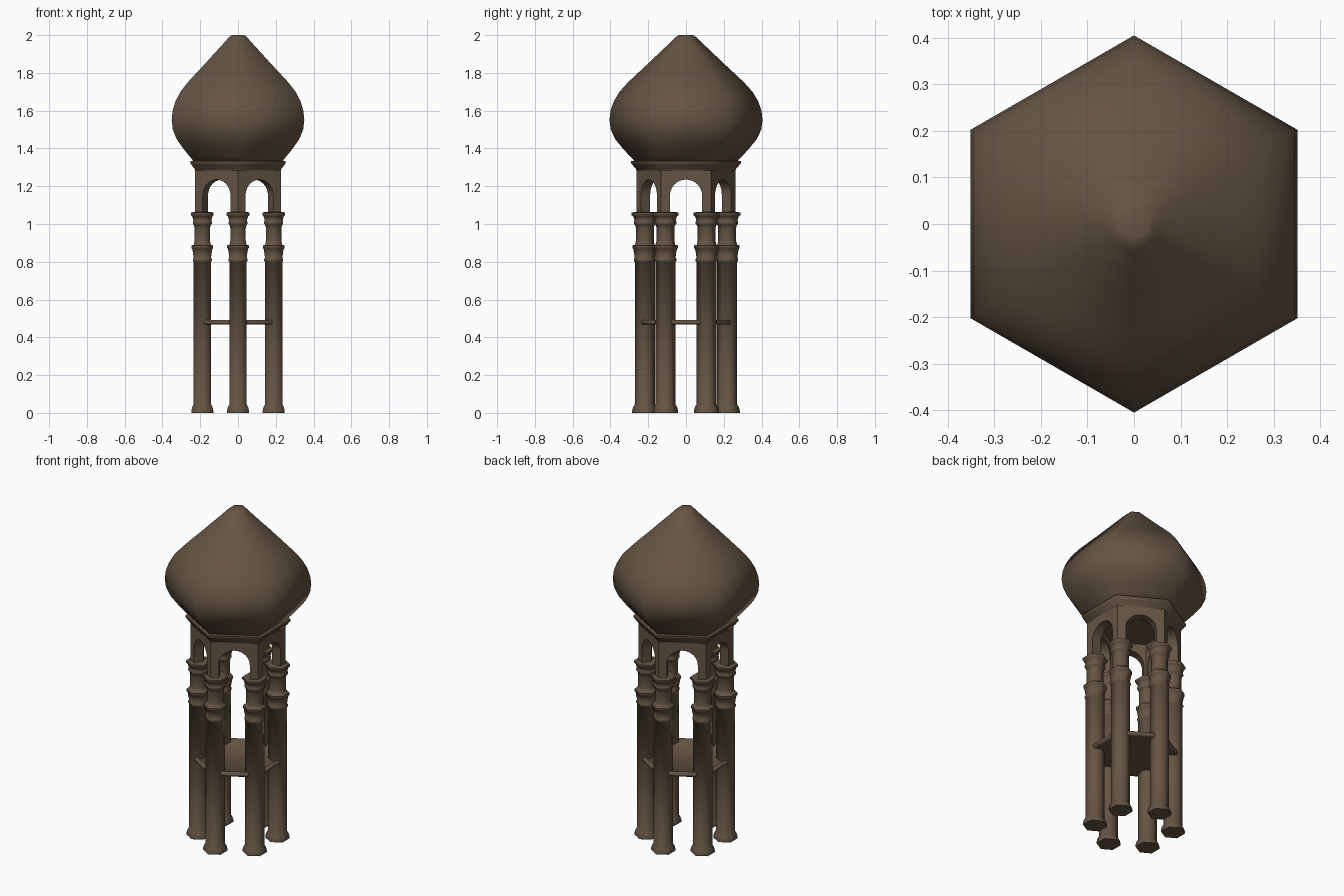
import bpy, bmesh, math
from mathutils import Vector

if "Cube" in bpy.data.objects:
    bpy.data.objects.remove(bpy.data.objects["Cube"])

C30 = math.cos(math.pi / 6)
T30 = math.tan(math.pi / 6)

stone = bpy.data.materials.new("weathered brown stone")
stone.diffuse_color = (0.13, 0.09, 0.057, 1)
stone.use_nodes = True
stone.node_tree.nodes["Principled BSDF"].inputs["Base Color"].default_value = stone.diffuse_color


def finish(name, bm, angle):
    bmesh.ops.recalc_face_normals(bm, faces=bm.faces)
    me = bpy.data.meshes.new(name)
    bm.to_mesh(me)
    bm.free()
    me.materials.append(stone)
    ob = bpy.data.objects.new(name, me)
    bpy.context.collection.objects.link(ob)
    bpy.ops.object.select_all(action='DESELECT')
    ob.select_set(True)
    bpy.context.view_layer.objects.active = ob
    bpy.ops.object.shade_smooth_by_angle(angle=math.radians(angle))
    return ob


def hex_loft(name, profile, centre=(0, 0), angle=65):
    """Hexagonal lathe; profile lists (z, half width across flats)."""
    bm = bmesh.new()
    rings = []
    for z, a in profile:
        r = a / C30
        rings.append([bm.verts.new((centre[0] + r * math.cos(math.radians(30 + 60 * i)),
                                    centre[1] + r * math.sin(math.radians(30 + 60 * i)), z))
                      for i in range(6)])
    for lo, hi in zip(rings, rings[1:]):
        for i in range(6):
            j = (i + 1) % 6
            bm.faces.new((lo[i], lo[j], hi[j], hi[i]))
    bm.faces.new(rings[0])
    bm.faces.new(rings[-1])
    return finish(name, bm, angle)


# Onion dome
hex_loft("onion_dome", [
    (1.325, 0.228), (1.36, 0.258), (1.40, 0.290), (1.45, 0.325), (1.50, 0.345),
    (1.55, 0.351), (1.60, 0.346), (1.65, 0.331), (1.70, 0.305), (1.75, 0.266),
    (1.80, 0.220), (1.85, 0.173), (1.90, 0.128), (1.95, 0.082), (1.985, 0.051),
    (1.997, 0.039), (2.0, 0.03)])

# Moulded cornice under the dome
hex_loft("cornice", [
    (1.28, 0.226), (1.295, 0.231), (1.303, 0.240), (1.312, 0.243),
    (1.32, 0.252), (1.333, 0.252), (1.336, 0.235)])

# Arcade: six mitred wall panels, each with a round arch
OUTER, THICK, HALF, SPRING, BOTTOM, TOP = 0.227, 0.057, 0.085, 1.15, 1.05, 1.285
bm = bmesh.new()
for k in range(6):
    n = Vector((math.cos(k * math.pi / 3), math.sin(k * math.pi / 3), 0))
    t = Vector((-n.y, n.x, 0))
    loops = []
    for a in (OUTER, OUTER - THICK):
        w = a * T30
        arch = [(HALF * math.cos(math.pi * i / 16), SPRING + HALF * math.sin(math.pi * i / 16))
                for i in range(17)]
        outline = [(w, TOP), (w, BOTTOM), (HALF, BOTTOM)] + arch + \
                  [(-HALF, BOTTOM), (-w, BOTTOM), (-w, TOP)]
        loops.append([bm.verts.new(n * a + t * u + Vector((0, 0, z))) for u, z in outline])
    front, back = loops
    bm.faces.new(front)
    bm.faces.new(back[::-1])
    m = len(front)
    for i in range(m):
        j = (i + 1) % m
        if i not in (0, m - 2):      # mitre joints stay open between panels
            bm.faces.new((front[j], front[i], back[i], back[j]))
bmesh.ops.remove_doubles(bm, verts=bm.verts, dist=0.0005)
finish("arcade_drum", bm, 35)

# Six columns with base, collar and capital
column = [
    (0, 0.058), (0.012, 0.058), (0.03, 0.054), (0.045, 0.046), (0.80, 0.046),
    (0.803, 0.050), (0.815, 0.050), (0.822, 0.046), (0.85, 0.050), (0.868, 0.053),
    (0.872, 0.057), (0.887, 0.057), (0.89, 0.045), (0.91, 0.041), (0.98, 0.041),
    (0.995, 0.045), (1.0, 0.050), (1.012, 0.050), (1.018, 0.047), (1.04, 0.053),
    (1.046, 0.060), (1.06, 0.060), (1.064, 0.045)]
for k in range(6):
    ang = math.radians(30 + 60 * k)
    hex_loft("column_%d" % (k + 1), column, (0.218 * math.cos(ang), 0.218 * math.sin(ang)))

# Shelf between the columns: twelve-sided plate with a rounded rim
bm = bmesh.new()
rings = []
for z, d in [(0.467, 0.205), (0.467, 0.222), (0.472, 0.228), (0.48, 0.231),
             (0.488, 0.228), (0.493, 0.222), (0.493, 0.212), (0.487, 0.205)]:
    ring = []
    for k in range(6):
        n = Vector((math.cos(k * math.pi / 3), math.sin(k * math.pi / 3), 0))
        t = Vector((-n.y, n.x, 0))
        for s in (-1, 1):
            ring.append(bm.verts.new(n * d + t * s * 0.075 + Vector((0, 0, z))))
    rings.append(ring)
for lo, hi in zip(rings, rings[1:]):
    for i in range(12):
        j = (i + 1) % 12
        bm.faces.new((lo[i], lo[j], hi[j], hi[i]))
bm.faces.new(rings[0])
bm.faces.new(rings[-1])
finish("shelf", bm, 50)
